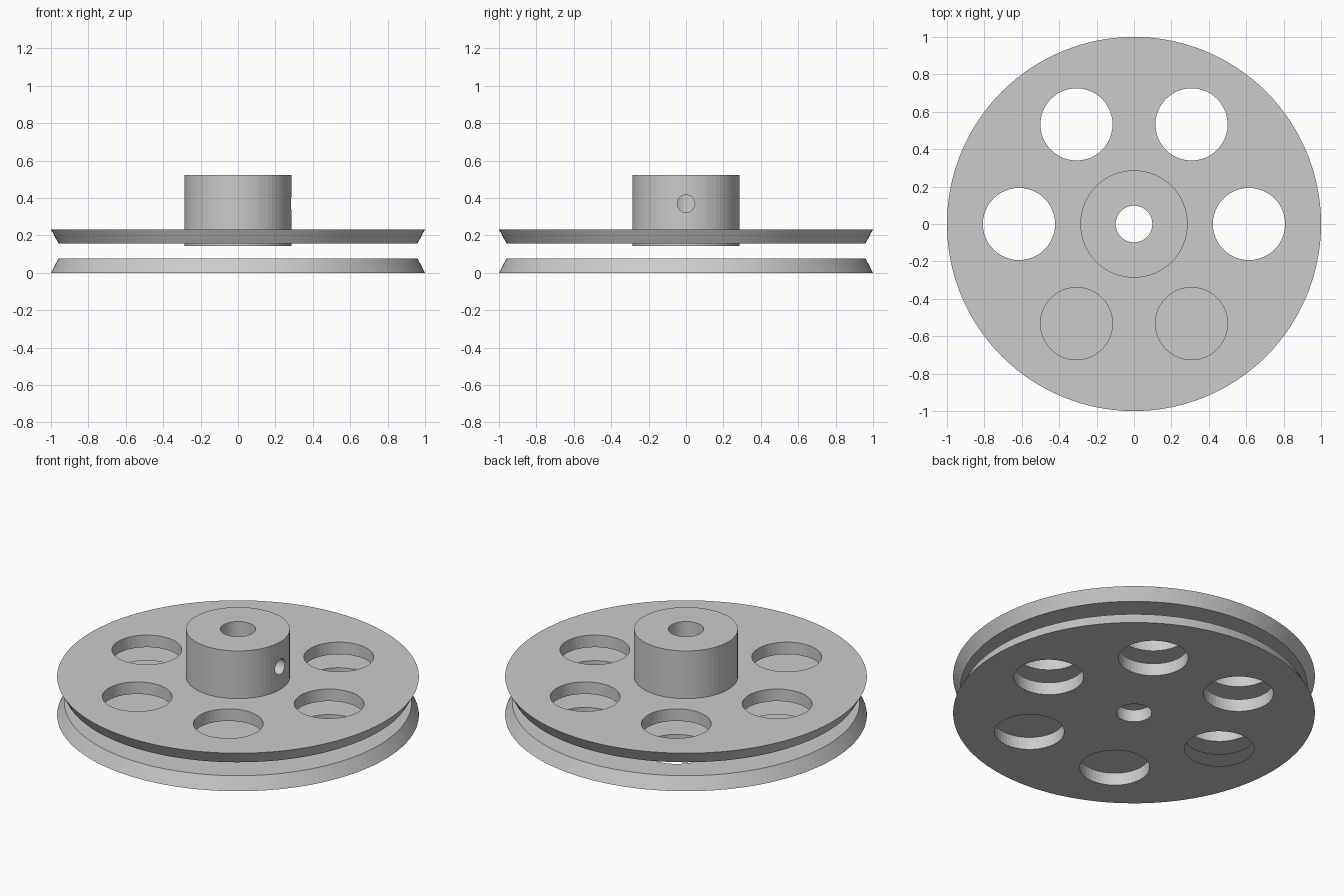
import bpy, bmesh, math

if "Cube" in bpy.data.objects:
    bpy.data.objects.remove(bpy.data.objects["Cube"])

grey = bpy.data.materials.new("light_grey")
grey.diffuse_color = (0.6, 0.6, 0.6, 1)
grey.use_nodes = True
grey.node_tree.nodes["Principled BSDF"].inputs["Base Color"].default_value = grey.diffuse_color

HUB_R, BORE_R, HOLE_R, HOLE_DIST = 0.287, 0.098, 0.193, 0.615


def ring(bm, x, y, z, r, n):
    return [bm.verts.new((x + r * math.cos(2 * math.pi * i / n),
                          y + r * math.sin(2 * math.pi * i / n), z)) for i in range(n)]


def wall(bm, low, high, inward):
    n = len(low)
    for i in range(n):
        j = (i + 1) % n
        q = [low[i], low[j], high[j], high[i]]
        bm.faces.new(q[::-1] if inward else q)


def cap(bm, loops, up):
    """Flat face inside the first loop, pierced by the others."""
    edges = []
    for lp in loops:
        for a, b in zip(lp, lp[1:] + lp[:1]):
            edges.append(bm.edges.get((a, b)) or bm.edges.new((a, b)))
    out = bmesh.ops.triangle_fill(bm, edges=edges, use_beauty=True)
    for f in out["geom"]:
        if isinstance(f, bmesh.types.BMFace):
            f.normal_update()
            if (f.normal.z > 0) != up:
                f.normal_flip()


def finish(bm, name):
    me = bpy.data.meshes.new(name)
    bm.to_mesh(me)
    bm.free()
    ob = bpy.data.objects.new(name, me)
    bpy.context.collection.objects.link(ob)
    me.materials.append(grey)
    return ob


def flange(name, z0, z1, r0, r1, centre_r, blind=(), unlined=(), centre_wall=True):
    """Bevelled disc with a centre bore and six lightening holes."""
    bm = bmesh.new()
    low, high = [ring(bm, 0, 0, z0, r0, 128)], [ring(bm, 0, 0, z1, r1, 128)]
    wall(bm, low[0], high[0], False)
    spots = [(0, 0, centre_r, 64, False, centre_wall)]
    for k in range(6):
        a = k * math.pi / 3
        spots.append((HOLE_DIST * math.cos(a), HOLE_DIST * math.sin(a), HOLE_R, 48,
                      k in blind, k not in unlined))
    for x, y, r, n, closed, lined in spots:
        a, b = ring(bm, x, y, z0, r, n), ring(bm, x, y, z1, r, n)
        low.append(a)
        if not closed:
            high.append(b)
        if lined:
            wall(bm, a, b, True)
    cap(bm, low, False)
    cap(bm, high, True)
    return finish(bm, name)


# lower flange: two front holes stay closed on top, the left hole has no lining
flange("lower_flange", 0, 0.076, 1.0, 0.96, BORE_R, blind=(4, 5), unlined=(3,))
# upper flange, joined to the hub
flange("upper_flange", 0.158, 0.232, 0.96, 1.0, HUB_R, centre_wall=False)

# hub: thick tube
bm = bmesh.new()
rings = [ring(bm, 0, 0, z, r, 64) for r in (HUB_R, BORE_R) for z in (0.143, 0.523)]
wall(bm, rings[0], rings[1], False)
wall(bm, rings[2], rings[3], True)
wall(bm, rings[2], rings[0], True)
wall(bm, rings[3], rings[1], False)
bmesh.ops.recalc_face_normals(bm, faces=bm.faces)
hub = finish(bm, "hub")

# set screw hole through the right side of the hub
bpy.ops.mesh.primitive_cylinder_add(vertices=32, radius=0.047, depth=0.36,
                                    location=(0.2, 0, 0.37), rotation=(0, math.pi / 2, 0))
cutter = bpy.context.object
cutter.name = "screw_hole_cutter"
cutter.data.materials.append(grey)
cutter.hide_render = True
mod = hub.modifiers.new("screw_hole", 'BOOLEAN')
mod.operation, mod.object, mod.solver = 'DIFFERENCE', cutter, 'EXACT'
bpy.context.view_layer.objects.active = hub
bpy.ops.object.modifier_apply(modifier=mod.name)
bpy.data.objects.remove(cutter)
